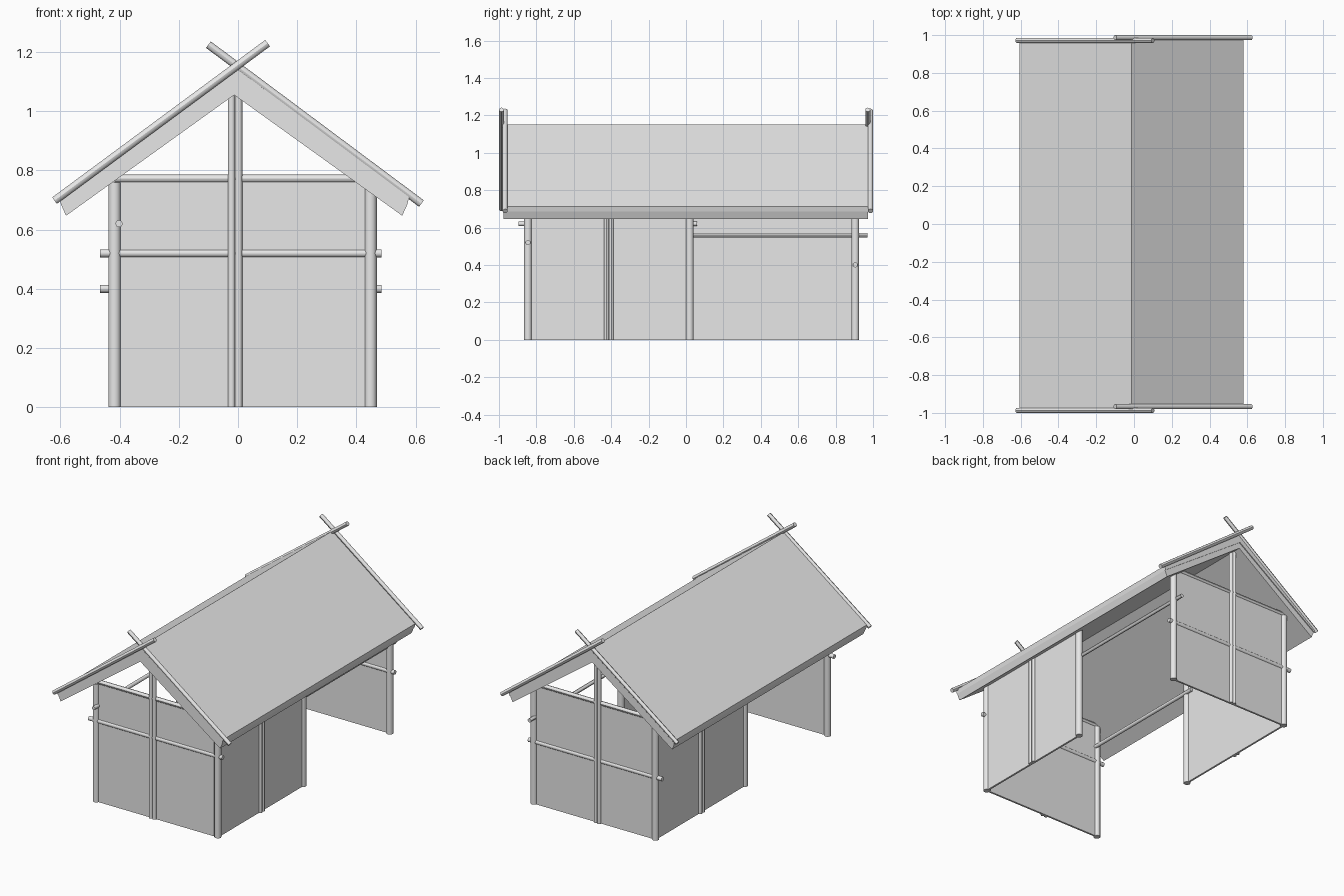
import bpy
import bmesh
from mathutils import Vector

cube = bpy.data.objects.get("Cube")
if cube:
    bpy.data.objects.remove(cube)

grey = bpy.data.materials.new("plain_grey")
grey.use_nodes = True
COLOUR = (0.8, 0.8, 0.8, 1)
grey.diffuse_color = COLOUR
grey.node_tree.nodes["Principled BSDF"].inputs["Base Color"].default_value = COLOUR


def pole(name, start, end, radius):
    """Round timber between two points."""
    a, b = Vector(start), Vector(end)
    bpy.ops.mesh.primitive_cylinder_add(vertices=12, radius=radius, depth=(b - a).length,
                                        location=(a + b) / 2)
    ob = bpy.context.object
    ob.name = name
    ob.rotation_euler = (b - a).to_track_quat('Z', 'Y').to_euler()
    ob.data.materials.append(grey)
    bpy.ops.object.shade_smooth_by_angle()
    return ob


def panel(name, low, high):
    """Box between two opposite corners."""
    a, b = Vector(low), Vector(high)
    bpy.ops.mesh.primitive_cube_add(size=1, location=(a + b) / 2)
    ob = bpy.context.object
    ob.name = name
    ob.scale = b - a
    ob.data.materials.append(grey)


def prism(name, outline, y0, y1):
    """Extrude an x-z outline along y."""
    bm = bmesh.new()
    face = bm.faces.new([bm.verts.new((x, y0, z)) for x, z in outline])
    moved = bmesh.ops.extrude_face_region(bm, geom=[face])["geom"]
    bmesh.ops.translate(bm, vec=(0, y1 - y0, 0),
                        verts=[v for v in moved if isinstance(v, bmesh.types.BMVert)])
    bmesh.ops.recalc_face_normals(bm, faces=bm.faces)
    mesh = bpy.data.meshes.new(name)
    bm.to_mesh(mesh)
    bm.free()
    mesh.materials.append(grey)
    bpy.context.collection.objects.link(bpy.data.objects.new(name, mesh))


LEFT, RIGHT, FRONT, BACK = 0.448, -0.417, -0.845, 0.905
MID = -0.01
T = 0.006    # half the wall thickness
POST = 0.021
RAIL = 0.0135

# Corner posts
for side, x in (("left", LEFT), ("right", RIGHT)):
    for end, y in (("front", FRONT), ("back", BACK)):
        pole(f"{end}_{side}_post", (x, y, 0), (x, y, 0.76), POST)

# Gable walls with rails and paired centre posts
for end, y, out, rail_z in (("front", FRONT, -1, 0.52), ("back", BACK, 1, 0.4)):
    panel(f"{end}_wall", (RIGHT, y - T, 0), (LEFT, y + T, 0.775))
    pole(f"{end}_top_rail", (RIGHT, y, 0.772), (LEFT, y, 0.772), RAIL)
    pole(f"{end}_rail", (-0.467, y, rail_z), (0.485, y, rail_z), RAIL)
    for i in (-1, 1):
        x = MID + i * 0.012
        pole(f"{end}_centre_post", (x, y + out * 0.008, 0), (x, y + out * 0.008, 1.08), 0.0125)

# Half-length side walls, each with an open bay beside it
for side, x, out, corner, inner, seam in (("left", LEFT, 1, FRONT, 0.02, -0.412),
                                          ("right", RIGHT, -1, BACK, 0.0, 0.45)):
    panel(f"{side}_wall", (x - T, min(corner, inner), 0), (x + T, max(corner, inner), 0.75))
    pole(f"{side}_doorway_post", (x, inner, 0), (x, inner, 0.76), POST)
    for i in (-1, 1):
        y = seam + i * 0.013
        pole(f"{side}_seam_post", (x + out * 0.008, y, 0), (x + out * 0.008, y, 0.75), 0.0125)
pole("left_bay_rail", (0.437, -0.03, 0.56), (0.437, 0.97, 0.56), 0.012)
pole("right_bay_rail", (-0.402, 0.06, 0.62), (-0.402, -0.895, 0.62), 0.012)

# Roof covering over a thinner lining
RIDGE = -0.013


def chevron(apex_top, eave_top, eave_low, apex_low):
    left = [eave_top, eave_low]
    return ([(RIDGE, apex_top)] + [(RIDGE + x, z) for x, z in left] + [(RIDGE, apex_low)]
            + [(RIDGE - x, z) for x, z in reversed(left)])


prism("roof_covering", chevron(1.15, (0.592, 0.712), (0.585, 0.685), 1.093), -0.978, 0.978)
prism("roof_lining", chevron(1.093, (0.585, 0.685), (0.568, 0.647), 1.055), -0.975, 0.972)

# Crossed barge poles at both gables
for end, y_right, y_left in (("front", -0.9865, -0.967), ("back", 0.972, 0.9865)):
    pole(f"{end}_right_barge_pole", (-0.62, y_right, 0.698), (0.10, y_right, 1.23), RAIL)
    pole(f"{end}_left_barge_pole", (0.62, y_left, 0.688), (-0.10, y_left, 1.225), RAIL)
